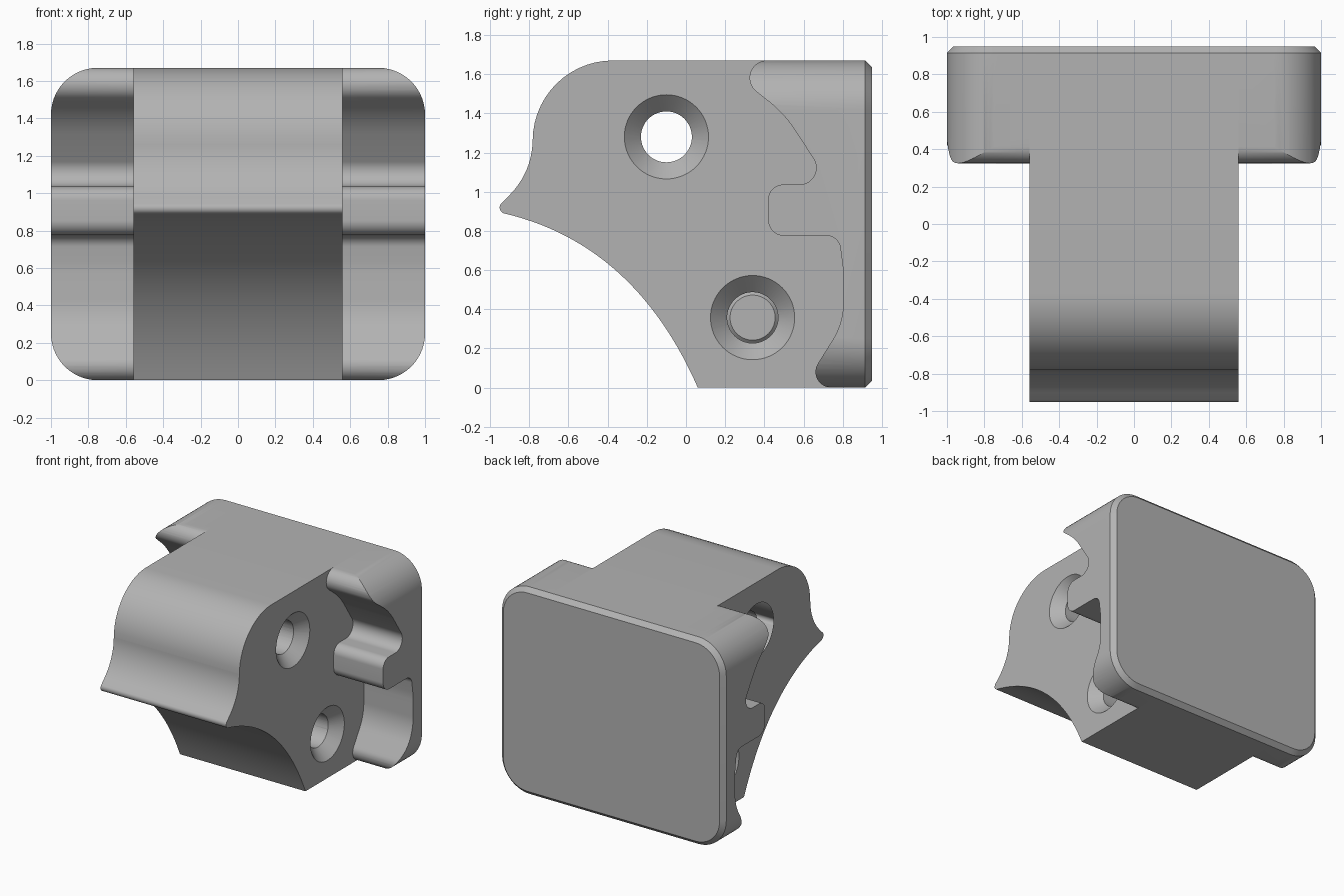
import bpy, bmesh, math
from mathutils import Vector, Matrix

default = bpy.data.objects.get("Cube")
if default:
    bpy.data.objects.remove(default, do_unlink=True)

HEIGHT = 1.67
WEB_HALF = 0.56

grey = bpy.data.materials.new("plain grey")
grey.use_nodes = True
colour = (0.45, 0.45, 0.45, 1)
grey.diffuse_color = colour
grey.node_tree.nodes["Principled BSDF"].inputs["Base Color"].default_value = colour


def fillet(corners, steps=14):
    """Outline from (a, b, radius) corners, each rounded by a tangent arc."""
    out = []
    for i, (a, b, r) in enumerate(corners):
        p = Vector((a, b))
        if r == 0:
            out.append(p)
            continue
        u = (Vector(corners[i - 1][:2]) - p).normalized()
        v = (Vector(corners[(i + 1) % len(corners)][:2]) - p).normalized()
        half = u.angle(v) / 2
        centre = p + (u + v).normalized() * (r / math.sin(half))
        reach = r / math.tan(half)
        start, end = p + u * reach - centre, p + v * reach - centre
        sweep = math.pi - 2 * half
        for k in range(steps + 1):
            t = k / steps
            w = (start * math.sin((1 - t) * sweep) + end * math.sin(t * sweep)) / math.sin(sweep)
            out.append(centre + w)
    return out


def finish(name, bm):
    bmesh.ops.recalc_face_normals(bm, faces=bm.faces)
    mesh = bpy.data.meshes.new(name)
    bm.to_mesh(mesh)
    bm.free()
    mesh.materials.append(grey)
    obj = bpy.data.objects.new(name, mesh)
    bpy.context.collection.objects.link(obj)
    return obj


def prism(name, outline, place, travel, chamfer=0):
    """Extrude an outline; the far rim can be chamfered."""
    bm = bmesh.new()
    face = bm.faces.new([bm.verts.new(place(*p)) for p in outline])
    ext = bmesh.ops.extrude_face_region(bm, geom=[face], use_keep_orig=True)["geom"]
    bmesh.ops.translate(bm, vec=travel, verts=[g for g in ext if isinstance(g, bmesh.types.BMVert)])
    if chamfer:
        rim = [g for g in ext if isinstance(g, bmesh.types.BMEdge)]
        bmesh.ops.bevel(bm, geom=rim, offset=chamfer, segments=1, affect='EDGES')
    return finish(name, bm)


def combine(target, tool, operation):
    mod = target.modifiers.new("combine", 'BOOLEAN')
    mod.operation = operation
    mod.solver = 'EXACT'
    mod.object = tool
    bpy.ops.object.select_all(action='DESELECT')
    bpy.context.view_layer.objects.active = target
    target.select_set(True)
    bpy.ops.object.modifier_apply(modifier=mod.name)
    bpy.data.objects.remove(tool, do_unlink=True)


# Central web: curved side profile with a pointed nose and swept underside
p0, p1, p2 = Vector((-0.924, 0.888)), Vector((-0.26, 0.73)), Vector((0.06, 0))
under = [p0 * (1 - t) ** 2 + p1 * 2 * t * (1 - t) + p2 * t * t
         for t in (k / 28 for k in range(1, 29))]
web_corners = [(0.9, 0, 0), (0.9, HEIGHT, 0), (-0.783, HEIGHT, 0.41),
               (-0.783, 1.101, 0.4), (-0.982, 0.902, 0.032)]
web_corners += [(q.x, q.y, 0) for q in under]
body = prism("bracket_body", fillet(web_corners),
             lambda y, z: (-WEB_HALF, y, z), (2 * WEB_HALF, 0, 0))

# Countersunk through holes
for y, z in ((-0.10, 1.28), (0.34, 0.357)):
    for x, r1, r2, depth in ((0, 0.13, 0.13, 2), (0.52, 0.115, 0.235, 0.12),
                             (-0.52, 0.235, 0.115, 0.12)):
        bm = bmesh.new()
        bmesh.ops.create_cone(bm, cap_ends=True, segments=64, radius1=r1, radius2=r2, depth=depth,
                              matrix=Matrix.Translation((x, y, z)) @ Matrix.Rotation(math.pi / 2, 4, 'Y'))
        combine(body, finish("hole_cutter", bm), 'DIFFERENCE')

# Wings: wavy hooked front edge, trimmed to a rounded plate with a chamfered back
wing_corners = [(1.0, 0, 0), (1.0, HEIGHT, 0), (0.156, HEIGHT, 0.089), (0.5, 1.4, 0.6),
                (0.738, 1.036, 0.086), (0.42, 1.036, 0.075), (0.42, 0.775, 0.08),
                (0.78, 0.775, 0.07), (0.803, 0.6, 0.5), (0.803, 0.33, 0.35), (0.597, 0, 0.08)]
wings = prism("back_wings", fillet(wing_corners), lambda y, z: (-1.1, y, z), (2.2, 0, 0))
plate_corners = [(-1, 0, 0.25), (1, 0, 0.25), (1, HEIGHT, 0.25), (-1, HEIGHT, 0.25)]
plate = prism("plate_trim", fillet(plate_corners), lambda x, z: (x, 0, z), (0, 0.95, 0), 0.035)
combine(wings, plate, 'INTERSECT')
combine(body, wings, 'UNION')

# Smooth curves, sharp creases
bpy.ops.object.select_all(action='DESELECT')
body.select_set(True)
bpy.context.view_layer.objects.active = body
bpy.ops.object.shade_smooth_by_angle(angle=math.radians(25))
